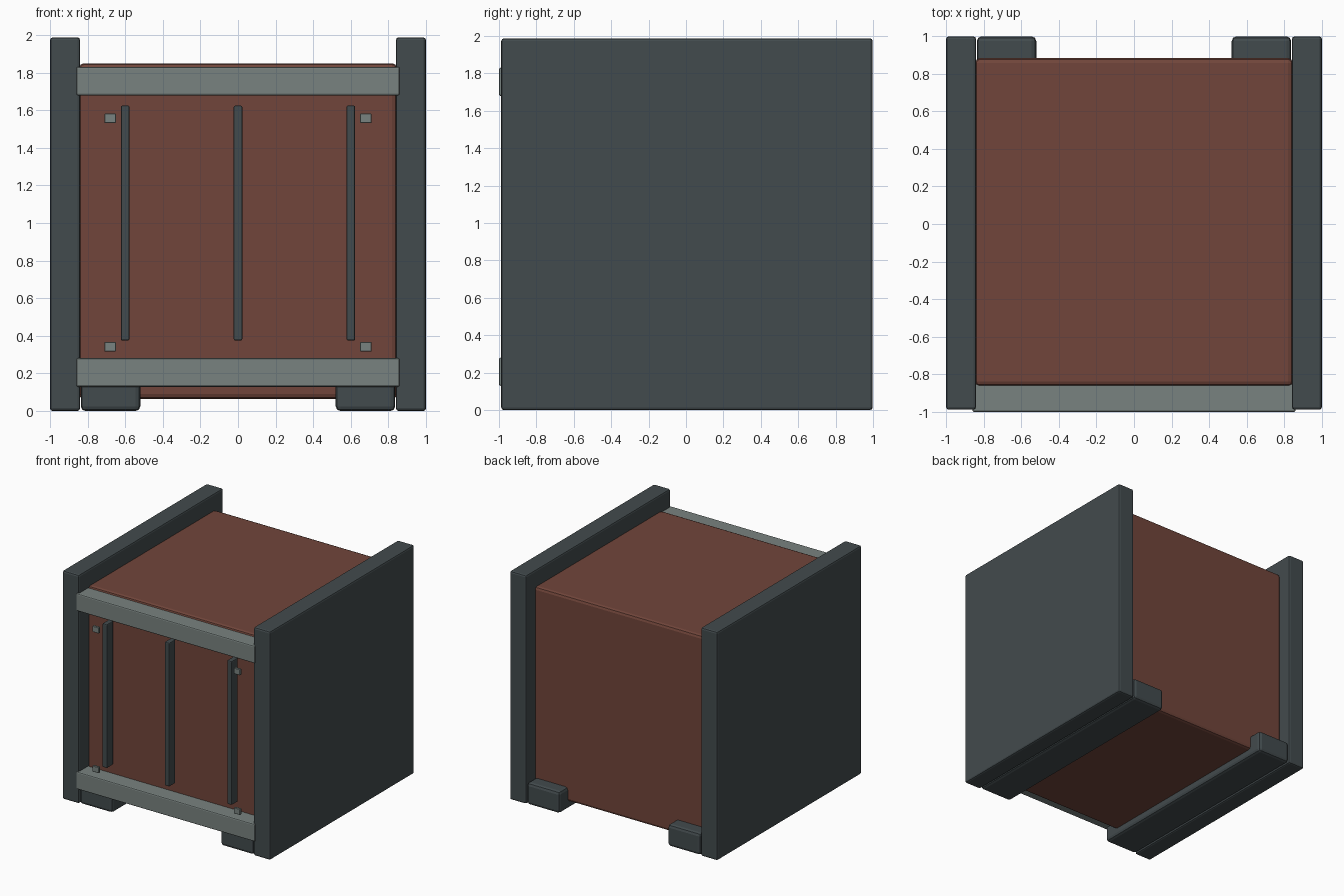
import bpy

if "Cube" in bpy.data.objects:
    bpy.data.objects.remove(bpy.data.objects["Cube"])


def material(name, color):
    m = bpy.data.materials.new(name)
    m.diffuse_color = (*color, 1)
    m.use_nodes = True
    m.node_tree.nodes["Principled BSDF"].inputs["Base Color"].default_value = m.diffuse_color
    return m


RUST = material("rust_paint", (0.165, 0.06, 0.043))
DARK = material("dark_metal", (0.055, 0.07, 0.075))
STEEL = material("light_metal", (0.19, 0.225, 0.215))


def box(name, x, y, z, mat, bevel=0.01, segments=2):
    """Bevelled box from (min, max) ranges on each axis."""
    ranges = (x, y, z)
    bpy.ops.mesh.primitive_cube_add(size=1, location=[(a + b) / 2 for a, b in ranges])
    ob = bpy.context.object
    ob.name = name
    ob.scale = [b - a for a, b in ranges]
    bpy.ops.object.transform_apply(location=False, rotation=False, scale=True)
    if bevel:
        mod = ob.modifiers.new("edge_bevel", 'BEVEL')
        mod.width = bevel
        mod.segments = segments
    ob.data.materials.append(mat)
    return ob


def span(side, inner, outer):
    """Mirror an x range to the left or right side."""
    return tuple(sorted((side * inner, side * outer)))


# main container body
box("body", (-0.845, 0.845), (-0.862, 0.882), (0.065, 1.85), RUST, 0.025)

for side, label in ((-1, "left"), (1, "right")):
    # tall side walls and the runners under the body
    box(f"{label}_side_panel", span(side, 0.84, 1.0), (-0.988, 0.998), (0, 1.988), DARK, 0.015)
    box(f"{label}_runner", span(side, 0.52, 0.836), (-0.985, 0.998), (0, 0.19), DARK, 0.025)
    # small bolts in the corners of the front
    for z, level in ((0.342, "lower"), (1.557, "upper")):
        box(f"{label}_{level}_bolt", span(side, 0.65, 0.71), (-0.987, -0.965),
            (z - 0.026, z + 0.026), STEEL, 0.003, 1)

# front cross rails
for z, level in ((0.205, "lower"), (1.755, "upper")):
    box(f"{level}_front_rail", (-0.86, 0.86), (-1.0, -0.85), (z - 0.076, z + 0.076), STEEL, 0.01)

# vertical front bars
for i, x in enumerate((-0.6, 0, 0.6)):
    box(f"front_bar_{i + 1}", (x - 0.023, x + 0.023), (-0.977, -0.89), (0.375, 1.625), DARK, 0.008)
